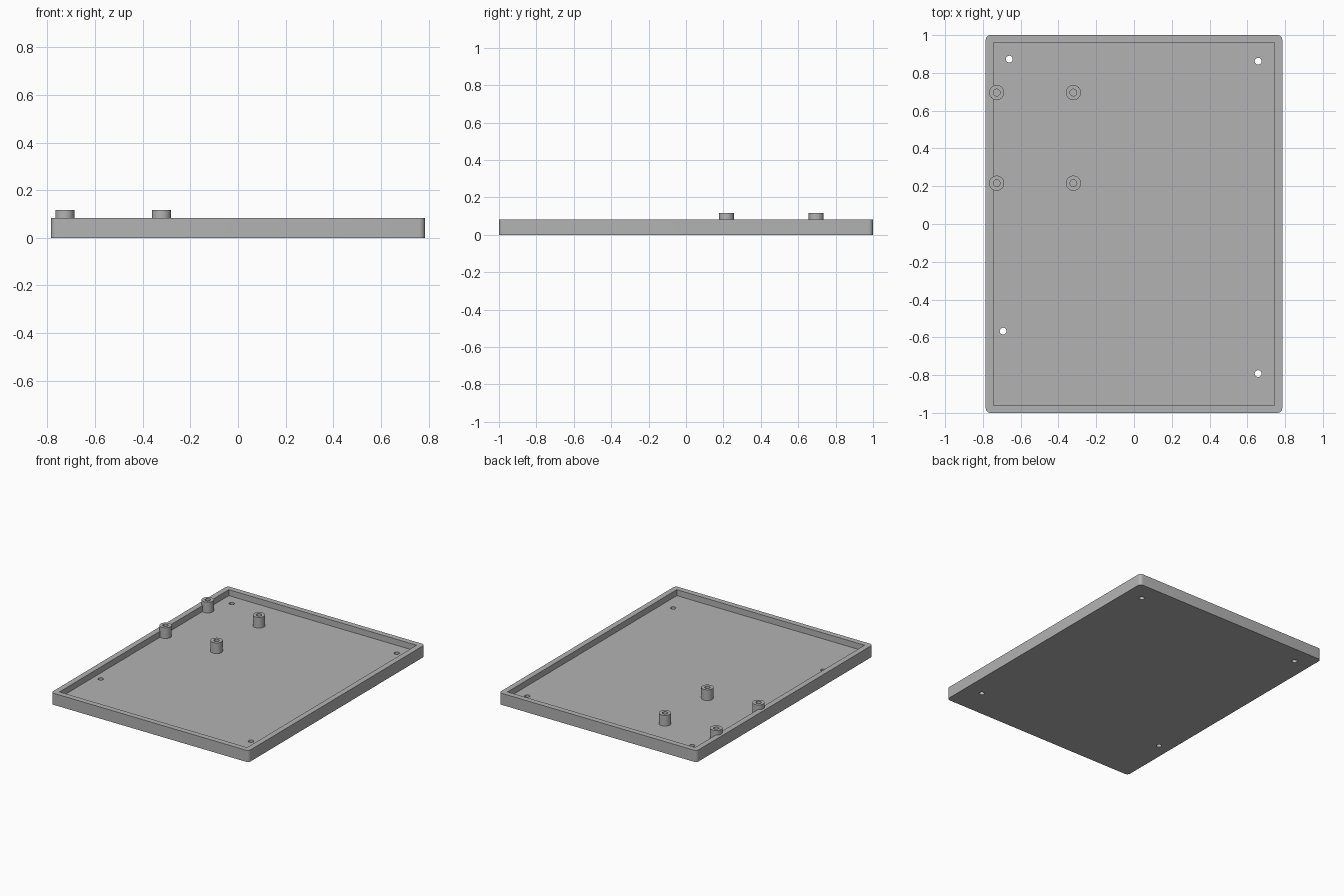
import bpy, bmesh
from math import radians, tau
from mathutils import Matrix, Vector

cube = bpy.data.objects.get("Cube")
if cube:
    bpy.data.objects.remove(cube)

HALF_X, HALF_Y, HEIGHT = 0.785, 1.0, 0.083
WALL, FLOOR, CORNER = 0.04, 0.04, 0.025
POST_TOP, POST_R, HOLE_R = 0.117, 0.04, 0.018

grey = bpy.data.materials.new("plain_grey")
grey.use_nodes = True
colour = (0.45, 0.45, 0.45, 1)
grey.diffuse_color = colour
grey.node_tree.nodes["Principled BSDF"].inputs["Base Color"].default_value = colour


def finish(name, bm):
    bmesh.ops.recalc_face_normals(bm, faces=bm.faces)
    mesh = bpy.data.meshes.new(name)
    bm.to_mesh(mesh)
    bm.free()
    mesh.materials.append(grey)
    obj = bpy.data.objects.new(name, mesh)
    bpy.context.collection.objects.link(obj)
    return obj


def box(bm, half_x, half_y, z0, z1):
    size = Matrix.Diagonal((2 * half_x, 2 * half_y, z1 - z0, 1))
    place = Matrix.Translation((0, 0, (z0 + z1) / 2))
    bmesh.ops.create_cube(bm, size=1, matrix=place @ size)


def smooth(obj):
    bpy.ops.object.select_all(action="DESELECT")
    obj.select_set(True)
    bpy.context.view_layer.objects.active = obj
    bpy.ops.object.shade_smooth_by_angle(angle=radians(30))


def cut(obj, cutter):
    cutter.hide_render = True
    mod = obj.modifiers.new("cut", "BOOLEAN")
    mod.operation, mod.solver, mod.object = "DIFFERENCE", "EXACT", cutter
    bpy.context.view_layer.objects.active = obj
    bpy.ops.object.modifier_apply(modifier=mod.name)
    bpy.data.objects.remove(cutter)


# Tray block with rounded vertical corners
bm = bmesh.new()
box(bm, HALF_X, HALF_Y, 0, HEIGHT)
uprights = [e for e in bm.edges
            if abs(e.verts[0].co.z - e.verts[1].co.z) > HEIGHT / 2]
bmesh.ops.bevel(bm, geom=uprights, offset=CORNER, segments=8,
                profile=0.5, affect="EDGES")
tray = finish("tray", bm)

# Square-cornered recess
bm = bmesh.new()
box(bm, HALF_X - WALL, HALF_Y - WALL, FLOOR, HEIGHT + 0.1)
cut(tray, finish("recess_cutter", bm))

# Screw holes through the floor
for x, y in [(-0.66, 0.873), (0.657, 0.862), (-0.693, -0.567), (0.657, -0.792)]:
    bm = bmesh.new()
    bmesh.ops.create_cone(bm, cap_ends=True, segments=32, radius1=HOLE_R,
                          radius2=HOLE_R, depth=0.3,
                          matrix=Matrix.Translation((x, y, 0)))
    cut(tray, finish("hole_cutter", bm))
smooth(tray)


# Hollow standoff posts, turned from a rectangular section
def post(name, x, y):
    bm = bmesh.new()
    section = [(HOLE_R, FLOOR), (POST_R, FLOOR), (POST_R, POST_TOP), (HOLE_R, POST_TOP)]
    verts = [bm.verts.new((r, 0, z)) for r, z in section]
    edges = [bm.edges.new((verts[i], verts[(i + 1) % 4])) for i in range(4)]
    bmesh.ops.spin(bm, geom=verts + edges, cent=(0, 0, 0), axis=(0, 0, 1),
                   angle=tau, steps=40, use_merge=True)
    bmesh.ops.remove_doubles(bm, verts=bm.verts, dist=0.0001)
    bmesh.ops.translate(bm, verts=bm.verts, vec=Vector((x, y, 0)))
    smooth(finish(name, bm))


for side, x in (("right", -0.727), ("inner", -0.321)):
    for end, y in (("back", 0.696), ("front", 0.216)):
        post(f"{side}_{end}_post", x, y)
